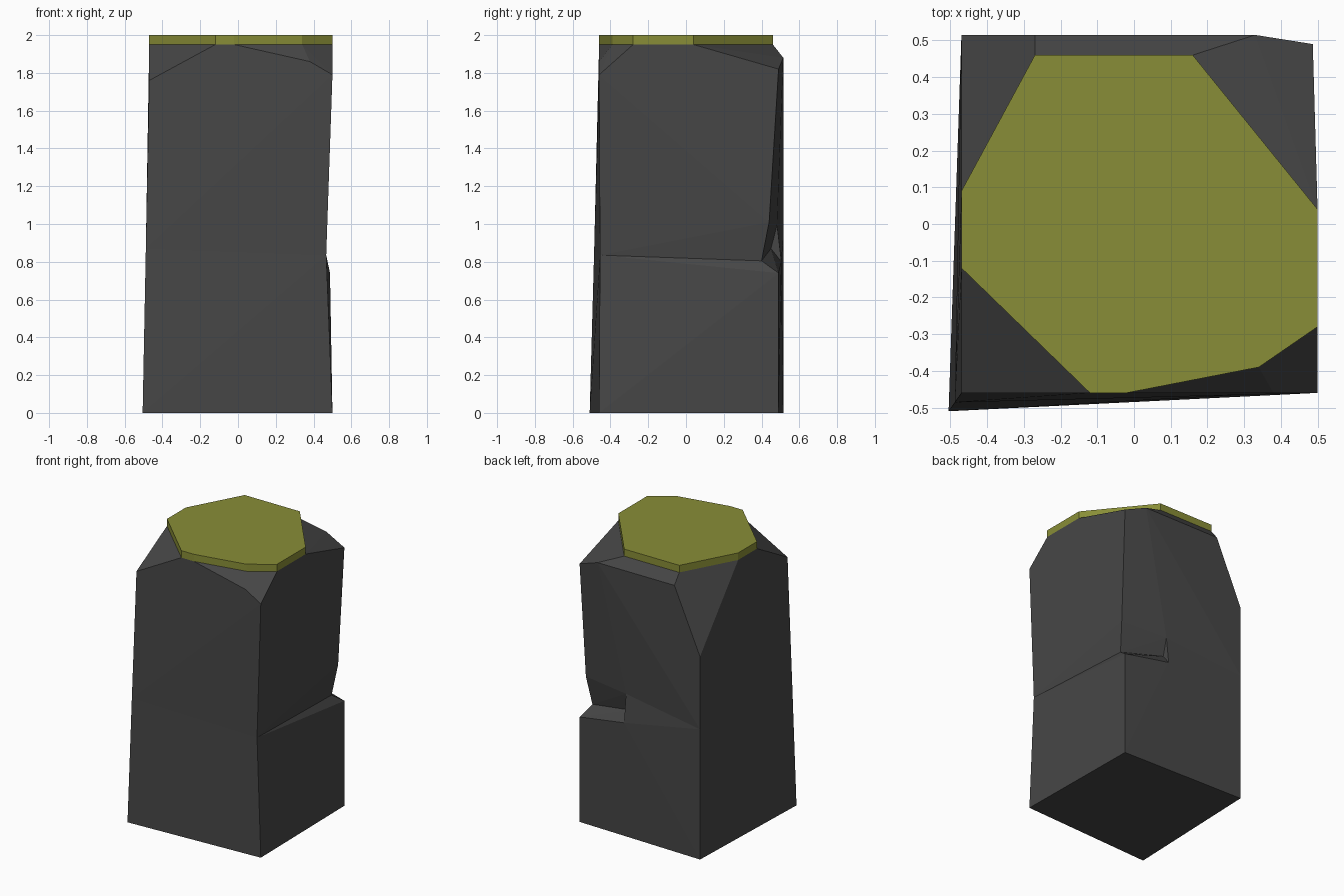
import bpy
import bmesh
from math import radians

default = bpy.data.objects.get("Cube")
if default:
    bpy.data.objects.remove(default, do_unlink=True)


def make_material(name, colour):
    mat = bpy.data.materials.new(name)
    mat.use_nodes = True
    mat.diffuse_color = (*colour, 1)
    bsdf = mat.node_tree.nodes["Principled BSDF"]
    bsdf.inputs["Base Color"].default_value = (*colour, 1)
    bsdf.inputs["Roughness"].default_value = 0.9
    return mat


def make_chunk(name, corners, mat):
    """Flat-faced convex stone chunk wrapped around its corner points."""
    bm = bmesh.new()
    for corner in corners:
        bm.verts.new(corner)
    hull = bmesh.ops.convex_hull(bm, input=bm.verts[:])
    loose = {g for g in hull["geom_interior"] + hull["geom_unused"]
             if isinstance(g, bmesh.types.BMVert)}
    bmesh.ops.delete(bm, geom=list(loose), context="VERTS")
    bmesh.ops.dissolve_limit(bm, angle_limit=radians(0.5),
                             verts=bm.verts[:], edges=bm.edges[:])
    bmesh.ops.recalc_face_normals(bm, faces=bm.faces[:])
    mesh = bpy.data.meshes.new(name)
    bm.to_mesh(mesh)
    bm.free()
    mesh.materials.append(mat)
    obj = bpy.data.objects.new(name, mesh)
    bpy.context.collection.objects.link(obj)
    return obj


def at_height(outline, z):
    return [(x, y, z) for x, y in outline]


stone = make_material("dark grey stone", (0.062, 0.062, 0.062))
moss = make_material("olive grass", (0.25, 0.27, 0.038))

# Outlines of the flat top and the base
top_outline = [(-0.27, 0.46), (0.16, 0.46), (0.5, 0.04), (0.5, -0.28),
               (0.34, -0.39), (-0.02, -0.46), (-0.12, -0.46),
               (-0.47, -0.12), (-0.47, 0.09)]
base_outline = [(-0.505, -0.51), (0.5, -0.46), (0.487, 0.49), (-0.47, 0.515)]

# Waist where the two stone blocks meet, pinched in at the notch
notch_inner = (0.13, 0.45, 0.87)
notch_end = (-0.47, 0.515, 0.918)
waist = [(-0.488, -0.486, 0.87), (0.467, -0.455, 0.835),
         (0.45, 0.40, 0.805), notch_inner, notch_end]

# Lips of the notch on the back and the back corner
lower_lip = (0.13, 0.505, 0.80)
upper_lip = (0.13, 0.482, 0.995)
lower_corner = (0.487, 0.49, 0.74)
upper_corner = (0.473, 0.44, 1.01)

# Chipped shoulders below the flat top
shoulders = [(-0.47, -0.46, 1.76), (0.38, -0.46, 1.86), (0.5, -0.46, 1.79),
             (0.487, 0.49, 1.82), (0.33, 0.515, 1.88),
             (-0.27, 0.515, 1.88), (-0.47, 0.515, 1.43)]

# Stone pillar
make_chunk("lower_block",
           at_height(base_outline, 0) + waist + [lower_lip, lower_corner], stone)
make_chunk("upper_block",
           at_height(top_outline, 1.95) + shoulders + waist
           + [upper_lip, upper_corner], stone)
make_chunk("notch_fill", [upper_lip, lower_lip, notch_inner, notch_end], stone)

# Grass slab on top
make_chunk("grass_cap",
           at_height(top_outline, 1.95) + at_height(top_outline, 2.0), moss)
